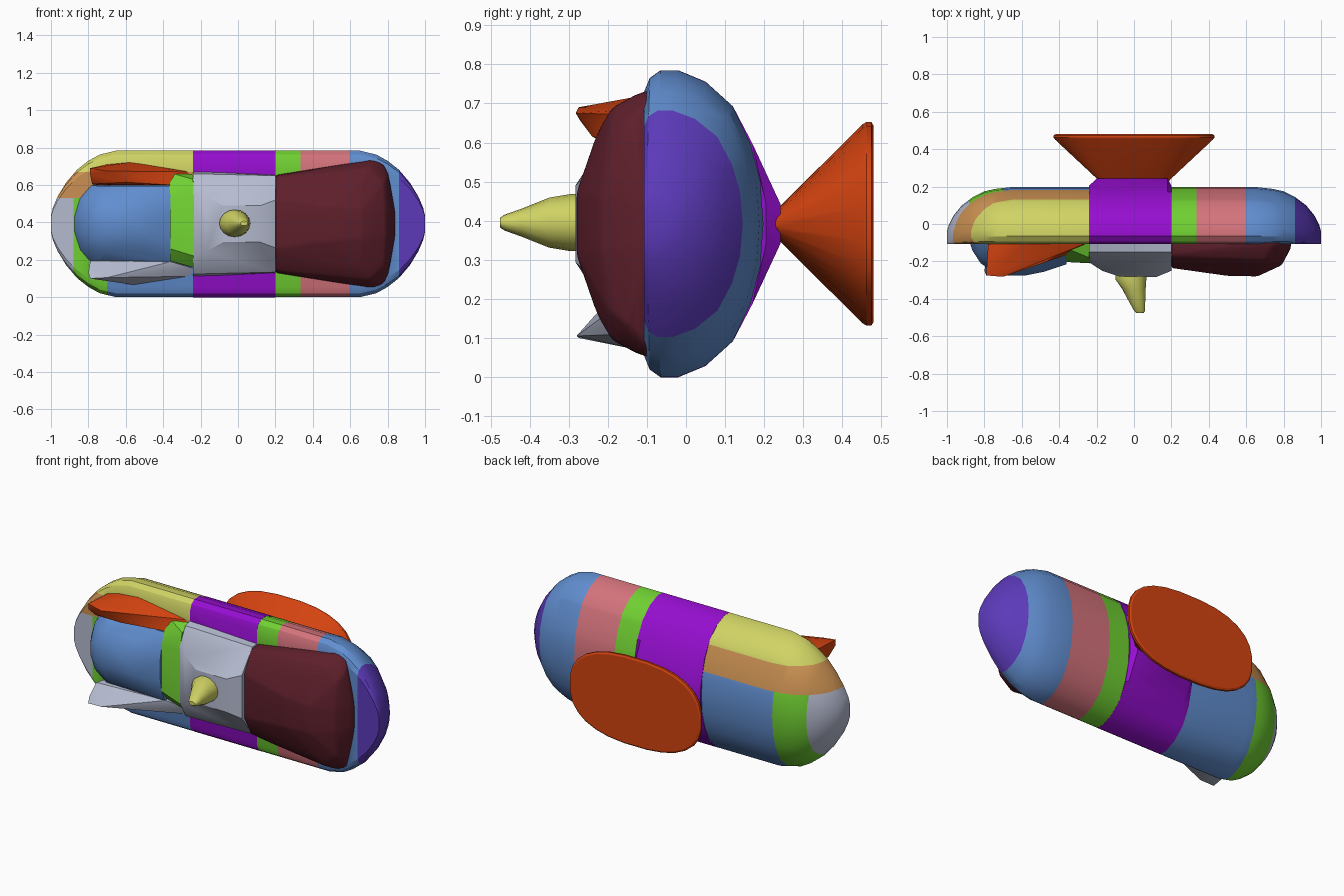
import bpy, bmesh, math
from mathutils import Vector

if "Cube" in bpy.data.objects:
    bpy.data.objects.remove(bpy.data.objects["Cube"], do_unlink=True)

MID = 0.392  # height of the horizontal symmetry line


def material(name, rgb):
    lin = [((c / 255 + 0.055) / 1.055) ** 2.4 for c in rgb] + [1.0]
    m = bpy.data.materials.new(name)
    m.diffuse_color = lin
    m.use_nodes = True
    m.node_tree.nodes["Principled BSDF"].inputs["Base Color"].default_value = lin
    return m


COLOURS = {
    "blue": (97, 142, 208), "violet": (92, 58, 186), "pink": (212, 115, 124),
    "green": (112, 208, 50), "purple": (150, 14, 208), "yellow": (208, 211, 100),
    "pale_grey": (181, 187, 208), "maroon": (94, 31, 43),
    "orange_red": (212, 67, 16), "tan": (203, 145, 82),
}
MATS = {n: material(n, c) for n, c in COLOURS.items()}


def finish(name, bm, colours, angle=28):
    bmesh.ops.recalc_face_normals(bm, faces=bm.faces[:])
    me = bpy.data.meshes.new(name)
    bm.to_mesh(me)
    bm.free()
    for c in colours:
        me.materials.append(MATS[c])
    ob = bpy.data.objects.new(name, me)
    bpy.context.collection.objects.link(ob)
    bpy.ops.object.select_all(action='DESELECT')
    ob.select_set(True)
    bpy.context.view_layer.objects.active = ob
    bpy.ops.object.shade_smooth_by_angle(angle=math.radians(angle))
    return ob


def loft(rings):
    """Skin a list of equal closed rings and cap both ends."""
    bm = bmesh.new()
    vs = [[bm.verts.new(p) for p in r] for r in rings]
    n = len(rings[0])
    for a, b in zip(vs, vs[1:]):
        for i in range(n):
            j = (i + 1) % n
            bm.faces.new((a[i], a[j], b[j], b[i]))
    bm.faces.new(vs[0])
    bm.faces.new(vs[-1][::-1])
    return bm


def hull(name, pts, colour, mirror=False, bevel=0.0):
    """Convex block through the points, optionally mirrored about MID."""
    if mirror:
        pts = pts + [(x, y, 2 * MID - z) for x, y, z in pts]
    bm = bmesh.new()
    for p in pts:
        bm.verts.new(p)
    bmesh.ops.convex_hull(bm, input=bm.verts[:])
    bmesh.ops.delete(bm, geom=[v for v in bm.verts if not v.link_faces], context='VERTS')
    bmesh.ops.dissolve_limit(bm, angle_limit=0.02, verts=bm.verts[:], edges=bm.edges[:])
    if bevel:
        bmesh.ops.bevel(bm, geom=bm.edges[:], offset=bevel, segments=2, profile=0.5,
                        affect='EDGES', clamp_overlap=True)
    return finish(name, bm, [colour])


# Cross-section of the shell (y, height above MID), flat at the front
HALF = [(-0.108, 0.335), (-0.093, 0.372), (-0.065, 0.392), (-0.02, 0.392), (0.05, 0.363),
        (0.12, 0.30), (0.165, 0.205), (0.19, 0.11)]
SECTION = HALF + [(0.198, 0.0)] + [(y, -z) for y, z in reversed(HALF)]


def shell_ring(x, sz, ymax):
    k = (ymax + 0.108) / 0.306
    return [(x, -0.108 + (y + 0.108) * k, MID + z * sz) for y, z in SECTION]


# Capsule shell, rounded towards both ends
ends = [(0.65, 1.0, 0.198), (0.74, 0.945, 0.188), (0.80, 0.86, 0.175), (0.86, 0.74, 0.145),
        (0.92, 0.56, 0.10), (0.965, 0.37, 0.045), (0.99, 0.22, -0.005), (1.0, 0.11, -0.04)]
stations = [(-x, s, y) for x, s, y in reversed(ends)] + ends
bm = loft([shell_ring(*s) for s in stations])


def cut(co, no):
    bmesh.ops.bisect_plane(bm, geom=bm.verts[:] + bm.edges[:] + bm.faces[:],
                           plane_co=co, plane_no=no)


for x in (-0.88, -0.70, -0.24, 0.2, 0.335, 0.595, 0.86):
    cut((x, 0, 0), (1, 0, 0))
for z in (0.53, 0.67):
    cut((0, 0, z), (0, 0, 1))

SHELL = ["violet", "blue", "pink", "green", "purple", "yellow", "tan", "pale_grey"]


def shell_colour(c):
    for limit, col in ((0.86, "violet"), (0.595, "blue"), (0.335, "pink"),
                       (0.2, "green"), (-0.24, "purple")):
        if c.x > limit:
            return col
    if c.z > 0.67:
        return "yellow"
    if c.z > 0.53:
        return "tan"
    return "blue" if c.x > -0.70 else "green" if c.x > -0.88 else "pale_grey"


for f in bm.faces:
    f.material_index = SHELL.index(shell_colour(f.calc_center_median()))
finish("shell", bm, SHELL)


# Raised middle band, ridged at the back where the horn attaches
def band_ring(x, peak):
    half = [(y, z * 1.002) for y, z in HALF[:-2]] + [(0.17, 0.205), (peak, 0.05)]
    return [(x, y, MID + z) for y, z in half + [(y, -z) for y, z in reversed(half)]]


finish("middle_band", loft([band_ring(-0.24, 0.205), band_ring(-0.2, 0.242),
                            band_ring(0.18, 0.242), band_ring(0.2, 0.205)]), ["purple"])

# Flared horn on the back, oval in outline
def oval(y, rx, rz, n=28, e=2.5):
    out = []
    for i in range(n):
        a = 2 * math.pi * (i + 0.5) / n
        c, s = math.cos(a), math.sin(a)
        out.append((rx * math.copysign(abs(c) ** (2 / e), c), y,
                    MID + rz * math.copysign(abs(s) ** (2 / e), s)))
    return out


finish("back_horn", loft([oval(0.22, 0.18, 0.03), oval(0.24, 0.197, 0.045),
                          oval(0.452, 0.425, 0.256), oval(0.462, 0.432, 0.262),
                          oval(0.474, 0.432, 0.262), oval(0.48, 0.422, 0.252)]),
       ["orange_red"])

# Front centre block
hull("front_centre", [
    (-0.24, -0.09, 0.675), (0.2, -0.09, 0.655), (-0.24, -0.15, 0.66), (0.2, -0.15, 0.65),
    (-0.24, -0.205, 0.56), (-0.17, -0.25, 0.54), (-0.08, -0.28, 0.49),
    (0.12, -0.283, 0.49), (0.2, -0.25, 0.52)], "pale_grey", mirror=True)

# Front block on the model's left
hull("front_left_block", [
    (0.2, -0.09, 0.655), (0.2, -0.17, 0.645), (0.2, -0.235, 0.52),
    (0.70, -0.09, 0.735), (0.73, -0.12, 0.728), (0.70, -0.19, 0.69), (0.66, -0.225, 0.63),
    (0.78, -0.09, 0.715), (0.805, -0.14, 0.66), (0.78, -0.20, 0.61),
    (0.84, -0.09, 0.46), (0.838, -0.13, 0.45), (0.79, -0.22, 0.46),
    (0.50, -0.277, 0.48), (0.66, -0.28, 0.47), (0.35, -0.255, 0.50)],
     "maroon", mirror=True, bevel=0.012)

# Rounded front block on the model's right
hull("front_right_block", [
    (-0.36, -0.09, 0.60), (-0.36, -0.17, 0.595), (-0.36, -0.20, 0.53), (-0.36, -0.215, 0.45),
    (-0.79, -0.09, 0.60), (-0.75, -0.16, 0.595), (-0.85, -0.09, 0.53), (-0.82, -0.17, 0.53),
    (-0.88, -0.09, 0.43), (-0.865, -0.14, 0.43), (-0.82, -0.21, 0.43), (-0.76, -0.25, 0.45),
    (-0.69, -0.275, 0.44), (-0.58, -0.275, 0.44), (-0.48, -0.255, 0.45),
    (-0.70, -0.235, 0.54), (-0.52, -0.23, 0.54)], "blue", mirror=True)

# Strip joining the right block to the centre
hull("joining_strip", [
    (-0.36, -0.09, 0.68), (-0.24, -0.09, 0.66), (-0.36, -0.13, 0.665), (-0.24, -0.18, 0.63),
    (-0.365, -0.17, 0.60), (-0.365, -0.203, 0.52), (-0.235, -0.21, 0.54),
    (-0.365, -0.203, 0.26), (-0.235, -0.21, 0.22), (-0.365, -0.15, 0.195),
    (-0.24, -0.15, 0.16), (-0.36, -0.09, 0.19)], "green")

# Upper and lower fins on the right block
hull("upper_fin", [
    (-0.79, -0.275, 0.69), (-0.70, -0.282, 0.675), (-0.79, -0.27, 0.655),
    (-0.78, -0.22, 0.605), (-0.78, -0.11, 0.69), (-0.57, -0.10, 0.722),
    (-0.70, -0.10, 0.71), (-0.37, -0.13, 0.685), (-0.25, -0.10, 0.67),
    (-0.36, -0.165, 0.60), (-0.36, -0.09, 0.60), (-0.75, -0.09, 0.60),
    (-0.60, -0.24, 0.615)], "orange_red")
hull("lower_fin", [
    (-0.79, -0.275, 0.10), (-0.70, -0.28, 0.105), (-0.80, -0.25, 0.13),
    (-0.79, -0.20, 0.195), (-0.77, -0.10, 0.11), (-0.55, -0.10, 0.065),
    (-0.25, -0.10, 0.112), (-0.24, -0.12, 0.155), (-0.36, -0.165, 0.19),
    (-0.36, -0.09, 0.20), (-0.75, -0.09, 0.20)], "pale_grey")

# Pointed knob at the front, leaning slightly to the model's left
rings = []
for y, cx, cz, rx, rz in ((-0.26, -0.017, 0.395, 0.083, 0.073), (-0.295, -0.017, 0.395, 0.083, 0.073),
                          (-0.35, 0.0, 0.395, 0.062, 0.064), (-0.42, 0.018, 0.395, 0.042, 0.036),
                          (-0.465, 0.03, 0.395, 0.029, 0.02), (-0.476, 0.032, 0.395, 0.02, 0.012)):
    rings.append([(cx + rx * math.cos(a), y, cz + rz * math.sin(a))
                  for a in (2 * math.pi * i / 16 for i in range(16))])
finish("front_knob", loft(rings), ["yellow"], 35)
